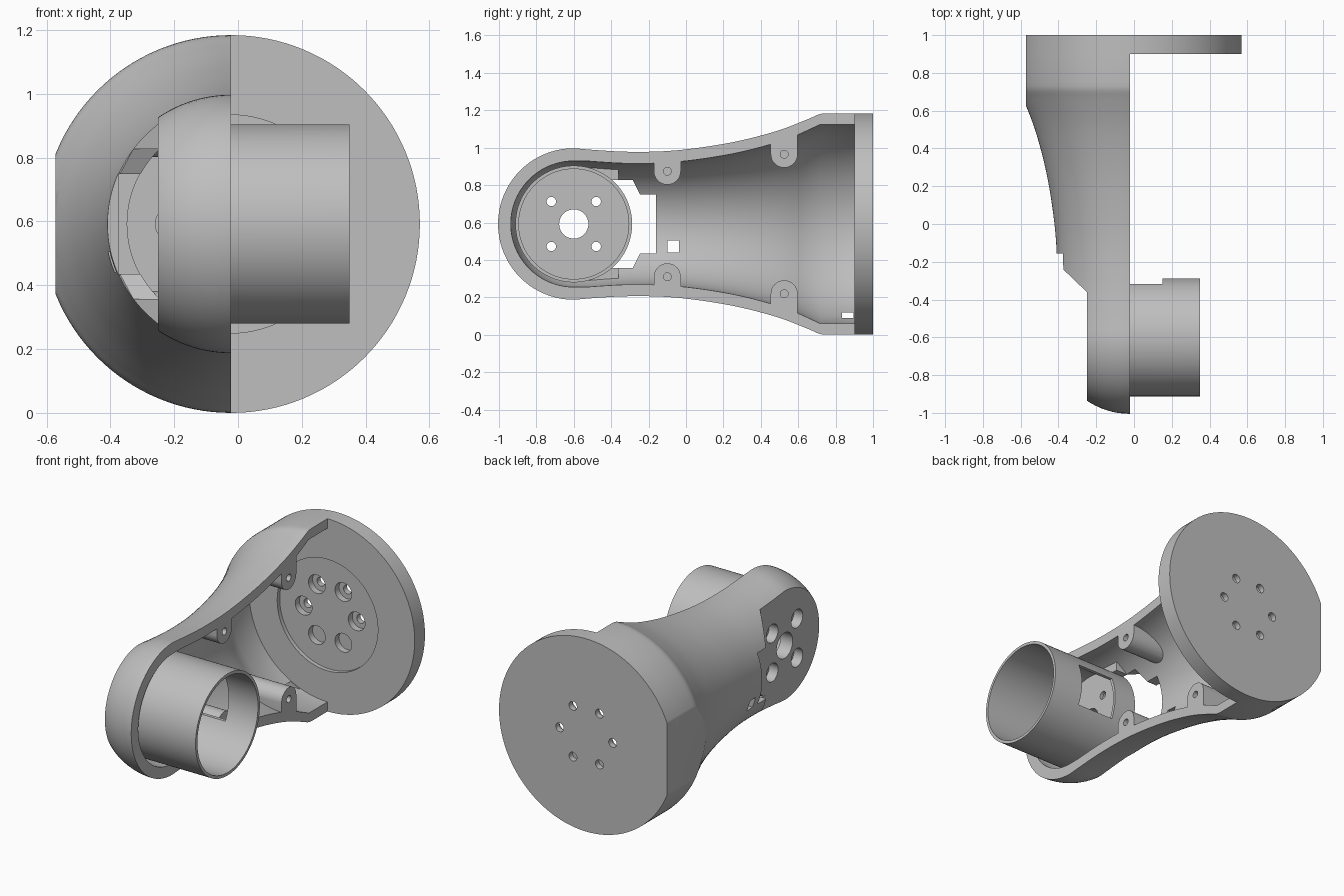
import bpy, bmesh, math
from mathutils import Vector, Matrix

cube = bpy.data.objects.get("Cube")
if cube:
    bpy.data.objects.remove(cube, do_unlink=True)

CX, CZ = -0.022, 0.592      # long axis of the shell
TY = -0.6                   # centre of the rounded end and of the tube

grey = bpy.data.materials.new("plain_grey")
grey.use_nodes = True
grey.diffuse_color = (0.52, 0.52, 0.52, 1)
grey.node_tree.nodes["Principled BSDF"].inputs["Base Color"].default_value = (0.52, 0.52, 0.52, 1)


def finish(name, bm):
    bmesh.ops.remove_doubles(bm, verts=bm.verts, dist=1e-5)
    bmesh.ops.recalc_face_normals(bm, faces=bm.faces)
    mesh = bpy.data.meshes.new(name)
    bm.to_mesh(mesh)
    bm.free()
    mesh.materials.append(grey)
    ob = bpy.data.objects.new(name, mesh)
    bpy.context.collection.objects.link(ob)
    return ob


def lathe(name, profile, segs=128):
    """Revolve (y, radius) points around the long axis."""
    bm = bmesh.new()
    rings = []
    for y, r in profile:
        angles = [2 * math.pi * i / segs for i in range(segs)]
        if r < 1e-6:
            rings.append([bm.verts.new((CX, y, CZ))] * segs)
        else:
            rings.append([bm.verts.new((CX + r * math.cos(a), y, CZ + r * math.sin(a))) for a in angles])
    for a, b in zip(rings, rings[1:]):
        for i in range(segs):
            j = (i + 1) % segs
            corners = list(dict.fromkeys((a[i], a[j], b[j], b[i])))
            bm.faces.new(corners)
    return finish(name, bm)


def prism(name, pts, depth):
    bm = bmesh.new()
    face = bm.faces.new([bm.verts.new(p) for p in pts])
    ext = bmesh.ops.extrude_face_region(bm, geom=[face])
    verts = [v for v in ext["geom"] if isinstance(v, bmesh.types.BMVert)]
    bmesh.ops.translate(bm, verts=verts, vec=depth)
    return finish(name, bm)


def box(name, lo, hi):
    pts = [(lo[0], lo[1], lo[2]), (hi[0], lo[1], lo[2]), (hi[0], hi[1], lo[2]), (lo[0], hi[1], lo[2])]
    return prism(name, pts, (0, 0, hi[2] - lo[2]))


def rod(name, axis, start, end, a, b, r, segs=32):
    """Cylinder along x (a, b = y, z) or along y (a, b = x, z)."""
    pts = []
    for i in range(segs):
        t = 2 * math.pi * i / segs
        u, v = a + r * math.cos(t), b + r * math.sin(t)
        pts.append((start, u, v) if axis == "x" else (u, start, v))
    d = end - start
    return prism(name, pts, (d, 0, 0) if axis == "x" else (0, d, 0))


def combine(ob, other, mode="DIFFERENCE"):
    mod = ob.modifiers.new("combine", "BOOLEAN")
    mod.operation, mod.solver, mod.object = mode, "EXACT", other
    bpy.context.view_layer.objects.active = ob
    bpy.ops.object.modifier_apply(modifier=mod.name)
    bpy.data.objects.remove(other, do_unlink=True)


def smooth_path(keys, steps=4):
    """Catmull-Rom through the key points."""
    k = [Vector(p) for p in keys]
    k = [2 * k[0] - k[1]] + k + [2 * k[-1] - k[-2]]
    out = []
    for p, q, r, s in zip(k, k[1:], k[2:], k[3:]):
        for i in range(steps):
            t = i / steps
            out.append(0.5 * (2 * q + (r - p) * t + (2 * p - 5 * q + 4 * r - s) * t * t
                              + (3 * q - p - 3 * r + s) * t ** 3))
    return [tuple(p) for p in out] + [tuple(keys[-1])]


def dome(r, n=20):
    return [(TY - r * math.cos(math.pi / 2 * i / n), r * math.sin(math.pi / 2 * i / n)) for i in range(n)]


# Waisted outer shell together with the end disc
waist = smooth_path([(TY, .405), (-.45, .393), (-.3, .386), (-.1, .39), (.1, .412),
                     (.3, .448), (.5, .502), (.65, .56), (.71, .586), (.75, .592)])
body = lathe("arm_shell", dome(.405) + waist + [(.9, .592), (1, .592), (1, 0)])

# Hollow, leaving out the screw bosses and the tube floor
hollow = lathe("hollow", dome(.337) + [(TY, .337)]
               + [(y, r - .062) for y, r in waist if -.56 < y < .56]
               + [(.61, .482), (.72, .533), (.9, .533), (.9, 0)])
bosses = [(y, side, h) for y, h in ((-.1, .282), (.525, .373)) for side in (1, -1)]
for y, side, h in bosses:
    pts = [(-.7, y - .072 * math.cos(math.pi * i / 16),
            CZ + side * (h - .072 * math.sin(math.pi * i / 16))) for i in range(17)]
    pts += [(-.7, y + .072, CZ + side * .8), (-.7, y - .072, CZ + side * .8)]
    combine(hollow, prism("boss", pts, (1.4, 0, 0)))
combine(hollow, box("floor", (-.7, -1.3, -.2), (-.17, -.36, 1.4)))
combine(body, hollow)

# Open side, flat side and stepped pocket on the outside
combine(body, box("open_side", (CX, -1.3, -.3), (1, .9, 1.5)))
combine(body, box("flat_side", (-1, -1.3, -.3), (-.572, 1.3, 1.5)))
pocket = [(-1, -.155), (-.375, -.155), (-.375, -.24), (-.25, -.36), (-.25, -1.3), (-1, -1.3)]
combine(body, prism("pocket", [(x, y, -.3) for x, y in pocket], (0, 0, 1.8)))

# Cable window, square hole and small slot
half = [(-.16, .157), (-.245, .157), (-.285, .235), (-.42, .235)]
window = [(-.7, y, CZ + z) for y, z in half] + [(-.7, y, CZ - z) for y, z in reversed(half)]
combine(body, prism("window", window, (.6, 0, 0)))
combine(body, box("square_hole", (-.7, -.1, .44), (-.2, -.038, .505)))
combine(body, box("slot", (-.4, .835, .09), (-.2, .895, .12)))

# Motor tube with bore, side opening and floor holes
combine(body, rod("tube", "x", -.249, .35, TY, CZ, .312, 128), "UNION")
combine(body, rod("bore", "x", -.168, .5, TY, CZ, .294, 128))
combine(body, box("tube_opening", (-.1, -.45, CZ - .133), (.15, -.25, CZ + .133)))
combine(body, rod("centre_hole", "x", -.4, 0, TY, CZ, .078, 48))
for sy in (-.12, .12):
    for sz in (-.12, .12):
        combine(body, rod("floor_hole", "x", -.4, 0, TY + sy, CZ + sz, .025))
        combine(body, rod("counterbore", "x", -.4, -.19, TY + sy, CZ + sz, .056))

# Screw holes in the bosses
for y, side, h in bosses:
    combine(body, rod("boss_hole", "x", CX - .12, .1, y, CZ + side * h, .021))

# Disc recess with a ring of counterbored holes
combine(body, rod("recess", "y", .8, .925, CX, CZ, .342, 96))
for i in range(6):
    a = math.pi / 3 * i
    x, z = CX + .18 * math.cos(a), CZ + .18 * math.sin(a)
    combine(body, rod("disc_hole", "y", .8, 1.1, x, z, .027))
    combine(body, rod("disc_counterbore", "y", .8, .965, x, z, .057))

# Smooth curved walls, crisp edges
bpy.ops.object.select_all(action="DESELECT")
body.select_set(True)
bpy.context.view_layer.objects.active = body
bpy.ops.object.shade_smooth_by_angle(angle=math.radians(25))
